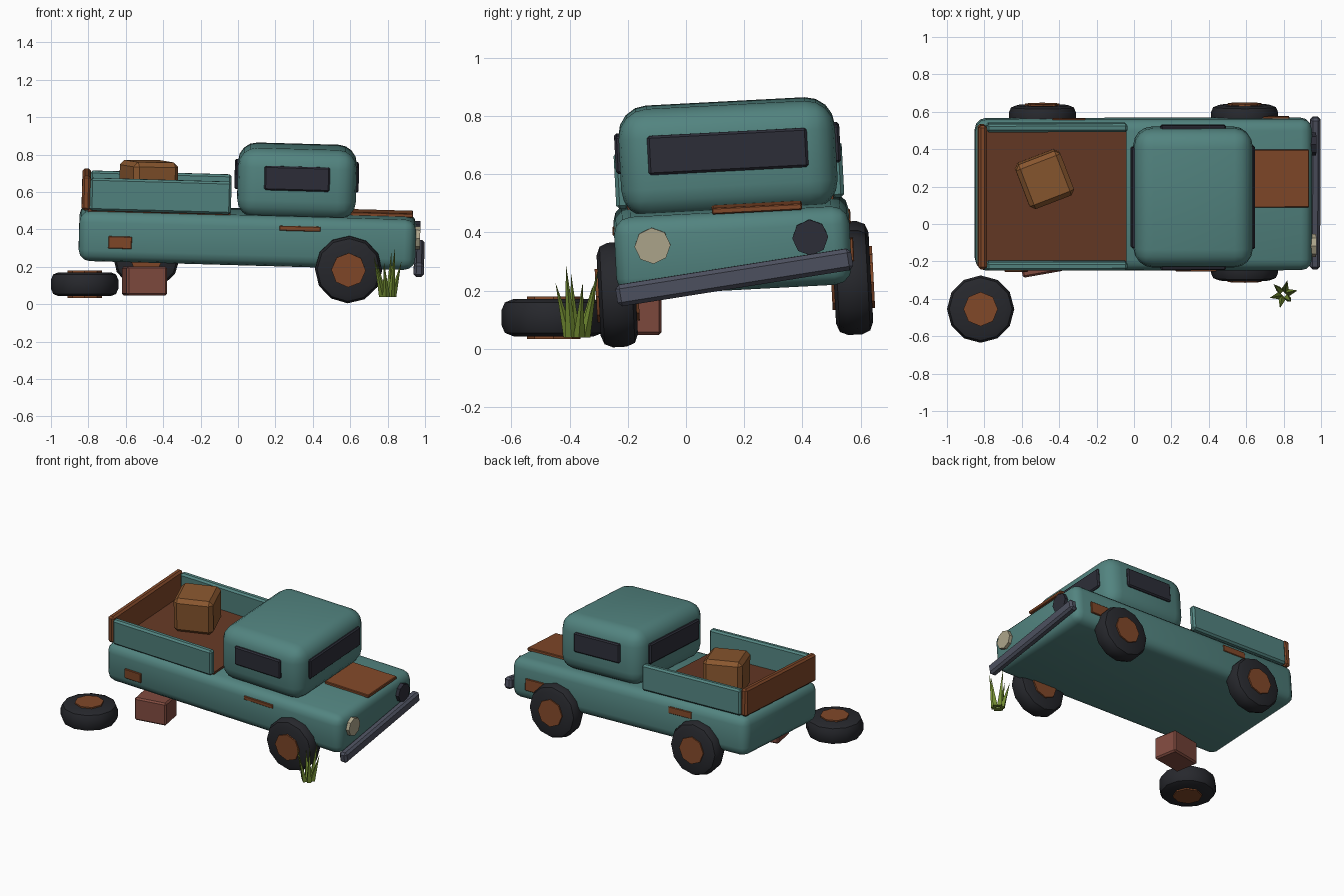
import bpy, bmesh, math
from mathutils import Matrix, Vector, Euler

if "Cube" in bpy.data.objects:
    bpy.data.objects.remove(bpy.data.objects["Cube"])

R = math.radians
# Chassis frame: the truck leans to one side and dips at the nose
CHASSIS = (Matrix.Translation((0.05, 0.16, 0.36))
           @ Matrix.Rotation(R(3), 4, 'X') @ Matrix.Rotation(R(1.6), 4, 'Y'))
WORLD = Matrix.Identity(4)


def material(name, color):
    m = bpy.data.materials.new(name)
    m.diffuse_color = (*color, 1)
    m.use_nodes = True
    m.node_tree.nodes["Principled BSDF"].inputs["Base Color"].default_value = m.diffuse_color
    return m


TEAL = material("faded_paint", (0.085, 0.23, 0.215))
RUST = material("rust", (0.22, 0.065, 0.022))
BED = material("rusty_floor", (0.13, 0.04, 0.018))
RUBBER = material("rubber", (0.02, 0.021, 0.026))
GLASS = material("dark_glass", (0.026, 0.027, 0.04))
LAMP = material("lamp_glass", (0.42, 0.38, 0.26))
METAL = material("bumper_metal", (0.075, 0.082, 0.115))
BRICK = material("brick", (0.22, 0.07, 0.05))
WOOD = material("crate_wood", (0.25, 0.095, 0.028))
GRASS = material("grass", (0.16, 0.25, 0.03))


def finish(name, bm, mat, frame, loc, rot, smooth):
    me = bpy.data.meshes.new(name)
    bm.to_mesh(me)
    bm.free()
    me.materials.append(mat)
    ob = bpy.data.objects.new(name, me)
    bpy.context.collection.objects.link(ob)
    ob.matrix_world = frame @ Matrix.LocRotScale(
        Vector(loc), Euler([R(a) for a in rot]), None)
    if smooth:
        bpy.ops.object.select_all(action='DESELECT')
        ob.select_set(True)
        bpy.context.view_layer.objects.active = ob
        bpy.ops.object.shade_smooth_by_angle(angle=R(40))
    return ob


def box(name, mat, loc, size, bevel=0.0, seg=1, rot=(0, 0, 0), frame=CHASSIS):
    bm = bmesh.new()
    bmesh.ops.create_cube(bm, size=1)
    bmesh.ops.scale(bm, vec=size, verts=bm.verts)
    if bevel:
        bmesh.ops.bevel(bm, geom=bm.edges[:], offset=bevel, segments=seg,
                        profile=0.5, affect='EDGES', clamp_overlap=True)
    return finish(name, bm, mat, frame, loc, rot, seg > 1)


def drum(name, mat, loc, radius, depth, sides, bevel=0.0, rot=(0, 0, 0), frame=CHASSIS):
    bm = bmesh.new()
    bmesh.ops.create_cone(bm, cap_ends=True, segments=sides,
                          radius1=radius, radius2=radius, depth=depth)
    if bevel:
        rims = [e for e in bm.edges if abs(e.verts[0].co.z - e.verts[1].co.z) < 1e-5]
        bmesh.ops.bevel(bm, geom=rims, offset=bevel, segments=2,
                        profile=0.5, affect='EDGES')
    return finish(name, bm, mat, frame, loc, rot, bool(bevel))


def wheel(name, loc, rot, frame):
    drum(name + "_tire", RUBBER, loc, 0.18, 0.128, 12, 0.04, rot, frame)
    drum(name + "_hub", RUST, loc, 0.092, 0.146, 8, 0, rot, frame)


# Main body and cab
box("body", TEAL, (0, 0, 0), (1.8, 0.81, 0.27), 0.06, 3)
box("cab", TEAL, (0.257, 0, 0.305), (0.635, 0.745, 0.375), 0.1, 4)

# Windows
for side, s in (("right", -1), ("left", 1)):
    box(side + "_window", GLASS, (0.257, s * 0.3725, 0.338), (0.35, 0.03, 0.13), 0.008)
box("windshield", GLASS, (0.572, 0, 0.335), (0.03, 0.55, 0.135), 0.008)
box("rear_window", GLASS, (-0.06, 0, 0.335), (0.034, 0.54, 0.135), 0.008)

# Cargo bed
box("bed_floor", BED, (-0.475, 0, 0.135), (0.76, 0.71, 0.03))
for side, s in (("right", -1), ("left", 1)):
    box(side + "_bed_rail", TEAL, (-0.47, s * 0.37, 0.225), (0.755, 0.045, 0.175), 0.012)
box("tailgate", RUST, (-0.868, 0, 0.23), (0.045, 0.77, 0.185), 0.012)
box("crate", WOOD, (-0.536, 0.095, 0.268), (0.255, 0.255, 0.235), 0.025, rot=(0, 0, 21))

# Rust patches on hood and flanks
box("hood_patch", RUST, (0.715, 0.09, 0.141), (0.335, 0.31, 0.022), 0.004)
for name, loc, w, h in (("right_rear_patch", (-0.68, -0.405, -0.028), 0.125, 0.065),
                        ("right_door_strip", (0.28, -0.4, 0.073), 0.22, 0.026),
                        ("left_rear_strip", (-0.40, 0.4, 0.063), 0.175, 0.045),
                        ("left_front_patch", (0.71, 0.405, -0.02), 0.14, 0.08)):
    box(name, RUST, loc, (w, 0.02, h), 0.003)

# Headlights and crooked bumper
drum("right_headlight", LAMP, (0.893, -0.275, 0.034), 0.062, 0.06, 8, rot=(0, 90, 0))
drum("left_headlight", GLASS, (0.893, 0.268, 0.034), 0.062, 0.06, 8, rot=(0, 90, 0))
box("bumper", METAL, (0.921, 0, -0.089), (0.055, 0.82, 0.075), 0.014, rot=(6, 0, 0))

# Three mounted wheels and one lying on the ground
for name, x, y in (("front_right_wheel", 0.545, -0.405),
                   ("front_left_wheel", 0.545, 0.405),
                   ("rear_left_wheel", -0.536, 0.405)):
    wheel(name, (x, y, -0.138), (90, 0, 0), CHASSIS)
wheel("loose_wheel", (-0.82, -0.455, 0.107), (0, 0, 0), WORLD)

# Support block under the missing wheel
box("support_block", BRICK, (-0.5, -0.185, 0.125), (0.22, 0.17, 0.155), 0.01,
    rot=(0, 0, 10), frame=WORLD)

# Grass tuft: thin cones leaning outward
bm = bmesh.new()
for i, height in enumerate((0.19, 0.24, 0.18, 0.22, 0.19, 0.255)):
    a = R(60 * i + 15)
    lean = 0.03 if i == 5 else 0.055
    d = Vector((math.cos(a), math.sin(a), 0))
    blade = bmesh.ops.create_cone(bm, cap_ends=True, segments=4,
                                  radius1=0.02, radius2=0, depth=height)["verts"]
    for v in blade:
        t = v.co.z / height + 0.5
        v.co += d * (0.027 + lean * t * 0.9) + Vector((0, 0, height / 2))
finish("grass_tuft", bm, GRASS, WORLD, (0.8, -0.375, 0.038), (0, 0, 0), False)
